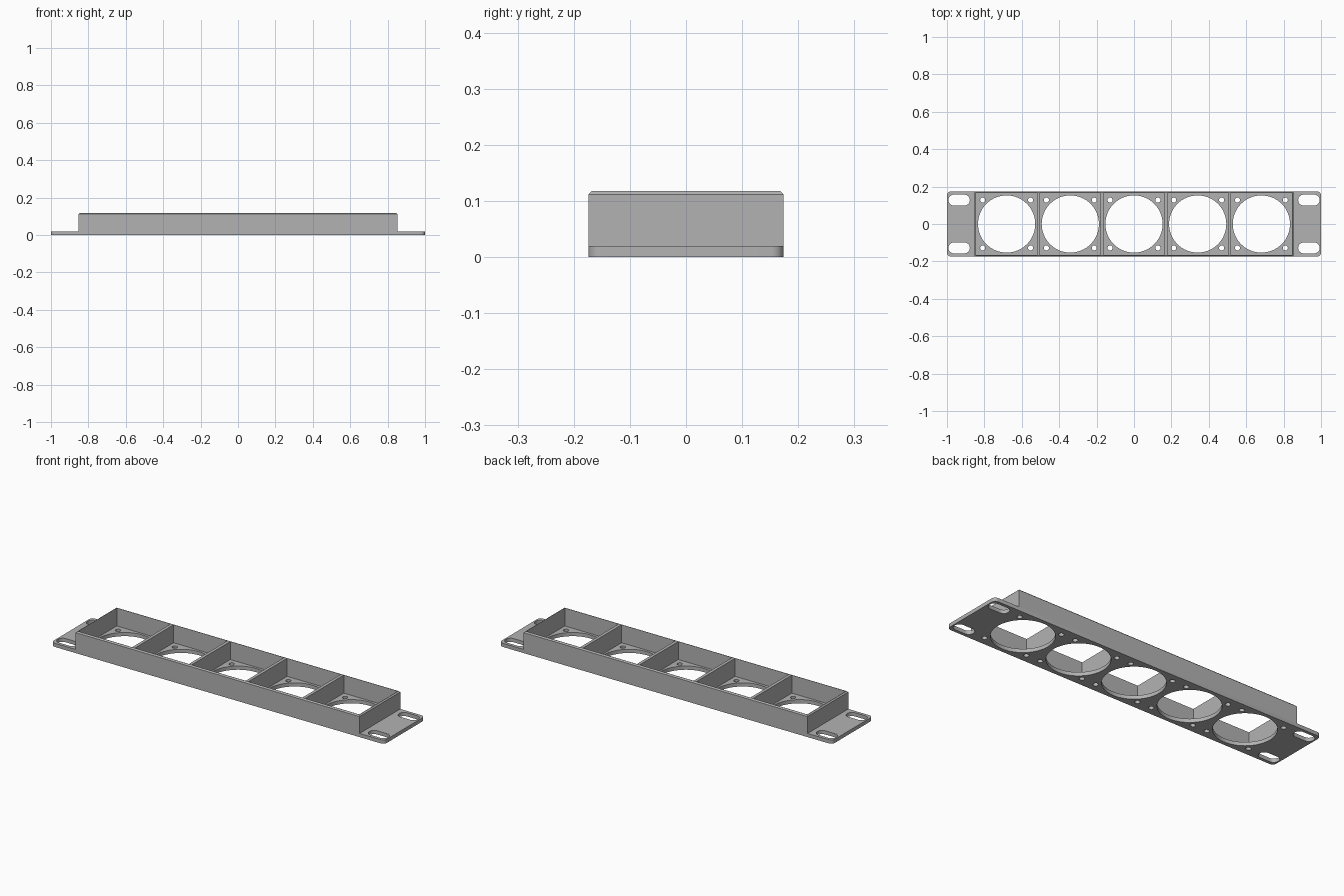
import bpy, bmesh, math

if "Cube" in bpy.data.objects:
    bpy.data.objects.remove(bpy.data.objects["Cube"])

HALF_Y, FLOOR, TOP = 0.174, 0.02, 0.118
BOX_X, WALL, CHAMFER, PITCH = 0.852, 0.0085, 0.0065, 0.3405

grey = bpy.data.materials.new("plain grey")
grey.diffuse_color = (0.45, 0.45, 0.45, 1)
grey.use_nodes = True
grey.node_tree.nodes["Principled BSDF"].inputs["Base Color"].default_value = grey.diffuse_color


def rounded(cx, cy, hx, hy, r, steps):
    """Outline of a rectangle with round corners (a circle when hx = hy = r)."""
    pts = []
    for q, (sx, sy) in enumerate([(1, 1), (-1, 1), (-1, -1), (1, -1)]):
        for i in range(steps + 1):
            a = (q + i / steps) * math.pi / 2
            p = (cx + sx * (hx - r) + r * math.cos(a),
                 cy + sy * (hy - r) + r * math.sin(a))
            if not pts or math.dist(p, pts[-1]) > 1e-5:
                pts.append(p)
    if math.dist(pts[0], pts[-1]) < 1e-5:
        pts.pop()
    return pts


def mesh_object(name, bm):
    bmesh.ops.recalc_face_normals(bm, faces=bm.faces)
    me = bpy.data.meshes.new(name)
    bm.to_mesh(me)
    bm.free()
    ob = bpy.data.objects.new(name, me)
    bpy.context.collection.objects.link(ob)
    me.materials.append(grey)
    return ob


# Base plate: one outline with slots, fan openings and screw holes
outlines = [rounded(0, 0, 1, HALF_Y, 0.022, 8)]
for sx in (-1, 1):
    for sy in (-1, 1):
        outlines.append(rounded(sx * 0.935, sy * 0.128, 0.057, 0.029, 0.028, 8))
for k in range(-2, 3):
    outlines.append(rounded(k * PITCH, 0, 0.153, 0.153, 0.153, 16))
    for sx in (-1, 1):
        for sy in (-1, 1):
            outlines.append(rounded(k * PITCH + sx * 0.128, sy * 0.128,
                                    0.0135, 0.0135, 0.0135, 5))

curve = bpy.data.curves.new("base_plate", 'CURVE')
curve.dimensions = '2D'
curve.fill_mode = 'BOTH'
curve.extrude = FLOOR / 2
for pts in outlines:
    s = curve.splines.new('POLY')
    s.points.add(len(pts) - 1)
    for p, (x, y) in zip(s.points, pts):
        p.co = (x, y, 0, 1)
    s.use_cyclic_u = True
plate = bpy.data.objects.new("base_plate", curve)
bpy.context.collection.objects.link(plate)
bpy.context.view_layer.objects.active = plate
plate.select_set(True)
bpy.ops.object.convert(target='MESH')
plate = bpy.context.view_layer.objects.active
bm = bmesh.new()
bm.from_mesh(plate.data)
bmesh.ops.remove_doubles(bm, verts=bm.verts, dist=1e-5)
bmesh.ops.translate(bm, verts=bm.verts, vec=(0, 0, FLOOR / 2))
bmesh.ops.recalc_face_normals(bm, faces=bm.faces)
bm.to_mesh(plate.data)
bm.free()
plate.data.materials.clear()
plate.data.materials.append(grey)
bpy.ops.object.shade_smooth_by_angle(angle=math.radians(30))

# Surrounding wall: stacked rectangular loops with an outer top chamfer
bm = bmesh.new()
profile = [(0, FLOOR), (0, TOP - CHAMFER), (CHAMFER, TOP), (WALL, TOP), (WALL, FLOOR)]
loops = [[bm.verts.new((sx * (BOX_X - d), sy * (HALF_Y - d), z))
          for sx, sy in ((1, 1), (-1, 1), (-1, -1), (1, -1))] for d, z in profile]
for a, b in zip(loops, loops[1:]):
    for i in range(4):
        j = (i + 1) % 4
        bm.faces.new((a[i], a[j], b[j], b[i]))
mesh_object("outer_wall", bm)

# Dividers between the fan bays
for k in range(4):
    bm = bmesh.new()
    bmesh.ops.create_cube(bm, size=1)
    bmesh.ops.scale(bm, verts=bm.verts, vec=(2 * WALL, 2 * (HALF_Y - WALL), TOP - FLOOR))
    bmesh.ops.translate(bm, verts=bm.verts,
                        vec=((k - 1.5) * PITCH, 0, (TOP + FLOOR) / 2))
    mesh_object("divider", bm)
